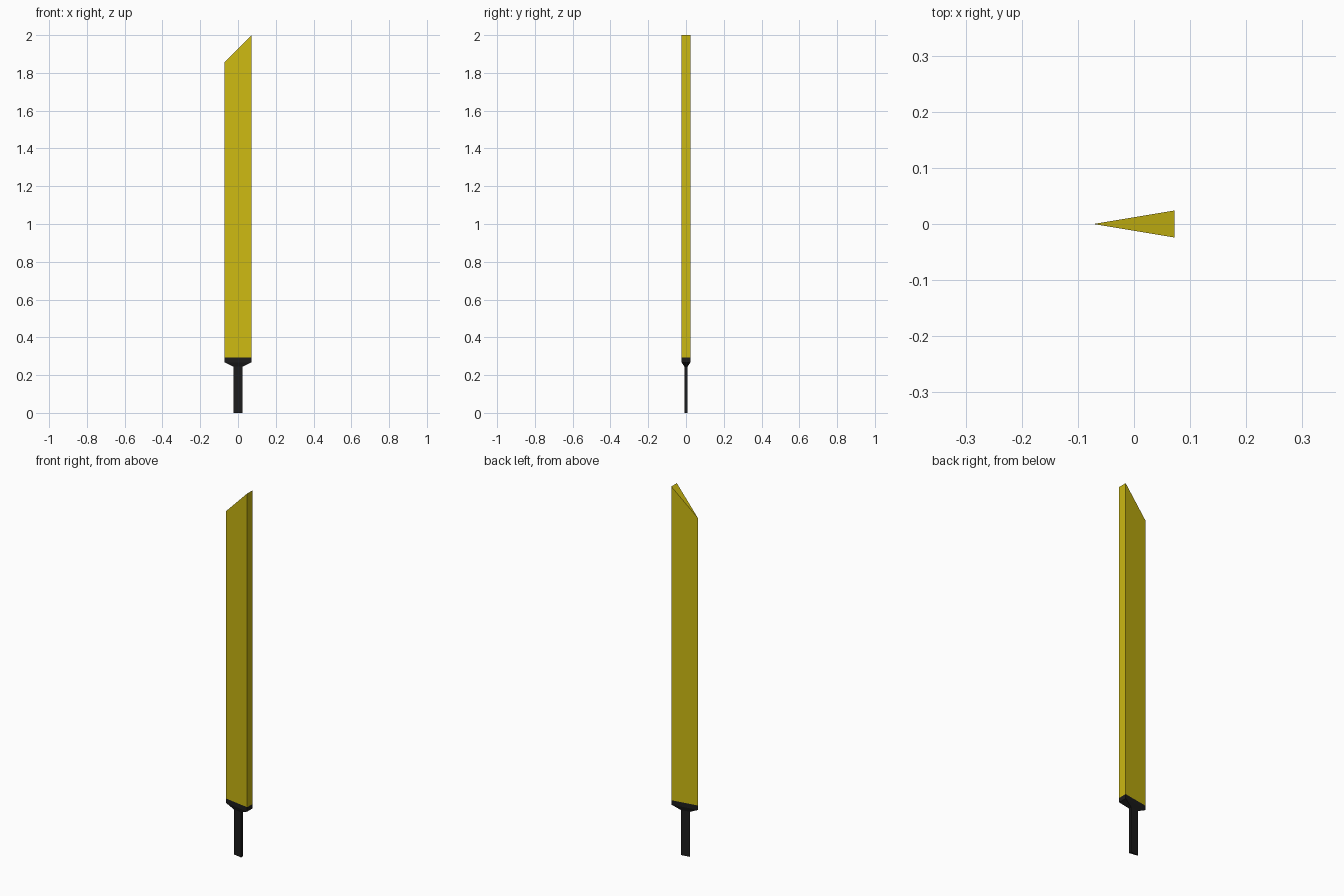
import bpy, bmesh

if "Cube" in bpy.data.objects:
    bpy.data.objects.remove(bpy.data.objects["Cube"])

def material(name, rgb):
    m = bpy.data.materials.new(name)
    m.diffuse_color = (*rgb, 1)
    m.use_nodes = True
    m.node_tree.nodes["Principled BSDF"].inputs["Base Color"].default_value = m.diffuse_color
    return m

# wedge cross-section: sharp edge at -x, flat spine at +x
WEDGE = [(-0.072, 0), (0.072, -0.024), (0.072, 0.024)]

def loft(name, rings, mat):
    """Skin a stack of wedge rings; each ring is (scale, z at edge, z at spine)."""
    bm = bmesh.new()
    loops = []
    for s, z_edge, z_spine in rings:
        loops.append([bm.verts.new((x * s, y * s, z_edge if x < 0 else z_spine))
                      for x, y in WEDGE])
    for a, b in zip(loops, loops[1:]):
        for i in range(3):
            j = (i + 1) % 3
            bm.faces.new((a[i], a[j], b[j], b[i]))
    bm.faces.new(loops[0][::-1])
    bm.faces.new(loops[-1])
    bmesh.ops.recalc_face_normals(bm, faces=bm.faces)
    me = bpy.data.meshes.new(name)
    bm.to_mesh(me)
    bm.free()
    me.materials.append(mat)
    ob = bpy.data.objects.new(name, me)
    bpy.context.collection.objects.link(ob)
    return ob

gold = material("blade_yellow", (0.60, 0.48, 0.006))
black = material("grip_black", (0.012, 0.012, 0.012))

# blade with slanted tip
loft("blade", [(1, 0.292, 0.292), (1, 1.857, 2.0)], gold)
# grip flaring out into the collar
loft("grip", [(0.34, 0, 0), (0.34, 0.245, 0.245), (1, 0.268, 0.268), (1, 0.292, 0.292)], black)
